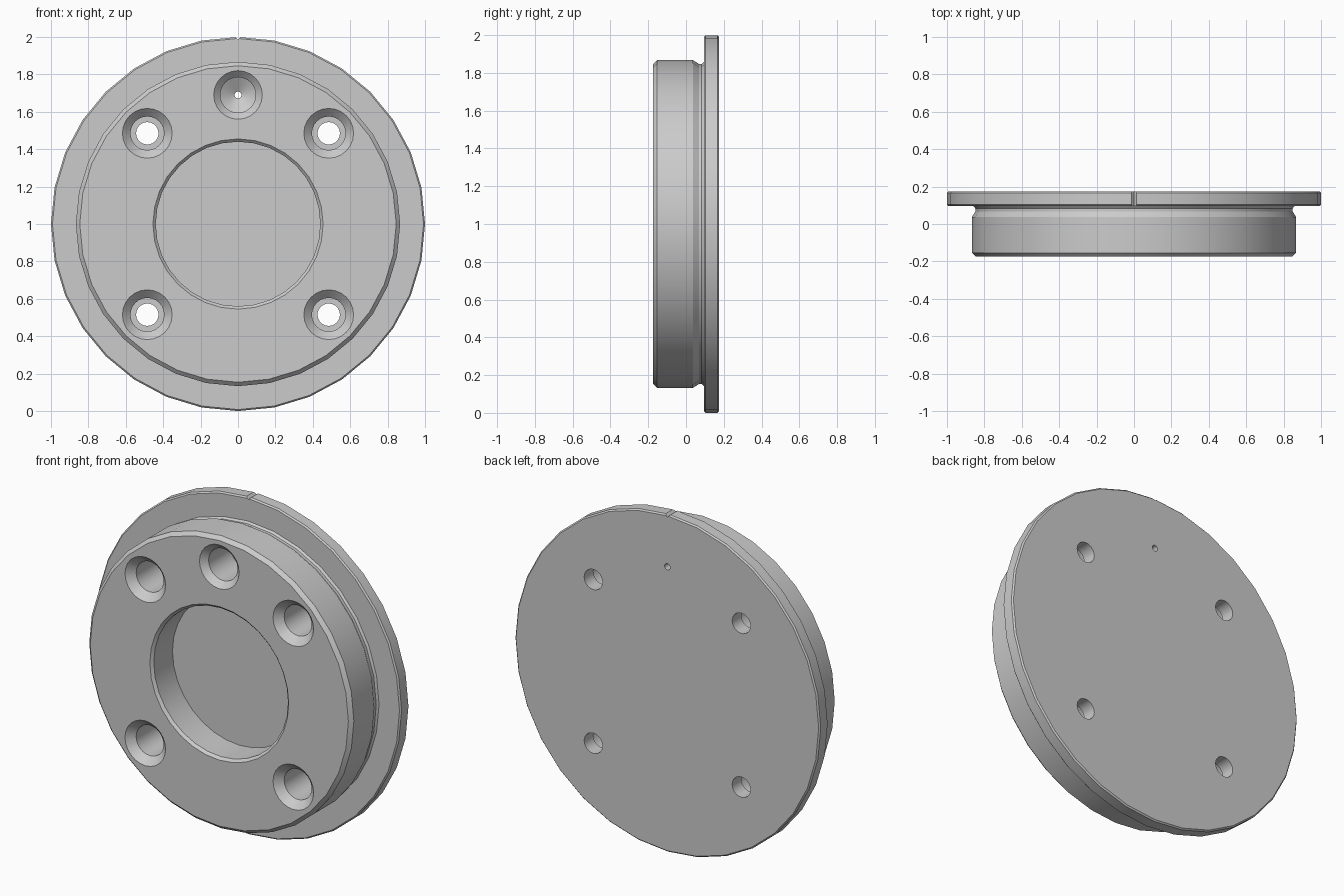
import bpy, bmesh, math

if "Cube" in bpy.data.objects:
    bpy.data.objects.remove(bpy.data.objects["Cube"])


def lathe(name, profile, cx=0.0, cz=1.0, sides=32):
    """Revolve (radius, y) points about an axis parallel to y; ends lie on the axis."""
    bm = bmesh.new()
    rings = []
    for r, y in profile:
        n = sides if r > 0 else 1
        rings.append([bm.verts.new((cx + r * math.sin(2 * math.pi * i / sides), y,
                                    cz + r * math.cos(2 * math.pi * i / sides)))
                      for i in range(n)])
    for a, b in zip(rings, rings[1:]):
        if len(a) == 1 or len(b) == 1:
            continue
        for i in range(sides):
            j = (i + 1) % sides
            bm.faces.new((a[i], a[j], b[j], b[i]))
    # Cap the rings next to the axis with flat polygons
    for ring in (rings[1], rings[-2]):
        bm.faces.new(ring)
    for v in [v for v in bm.verts if not v.link_faces]:
        bm.verts.remove(v)
    return finish(name, bm)


def finish(name, bm):
    bmesh.ops.recalc_face_normals(bm, faces=bm.faces)
    mesh = bpy.data.meshes.new(name)
    bm.to_mesh(mesh)
    bm.free()
    ob = bpy.data.objects.new(name, mesh)
    bpy.context.collection.objects.link(ob)
    return ob


def cut(target, cutter):
    cutter.hide_render = True
    bpy.context.view_layer.objects.active = target
    mod = target.modifiers.new("cut", 'BOOLEAN')
    mod.operation = 'DIFFERENCE'
    mod.solver = 'EXACT'
    mod.object = cutter
    bpy.ops.object.modifier_apply(modifier=mod.name)
    bpy.data.objects.remove(cutter)


F, B = -0.175, 0.175  # front and back planes

# Flanged disc: central pocket, boss, undercut groove, flange
disc = lathe("flanged_disc", [
    (0, 0.015), (0.44, 0.015), (0.44, F + 0.015), (0.455, F),
    (0.846, F), (0.867, F + 0.021), (0.867, 0.037),
    (0.848, 0.068), (0.848, 0.083), (0.858, 0.095),
    (0.992, 0.095), (1.0, 0.103), (1.0, B - 0.008), (0.992, B), (0, B)])

# Four countersunk, counterbored screw holes
for sx in (-1, 1):
    for sz in (-1, 1):
        cut(disc, lathe("screw_hole", [
            (0, F - 0.02), (0.153, F - 0.02), (0.09, F + 0.043), (0.09, 0.09),
            (0.06, 0.09), (0.06, B + 0.05), (0, B + 0.05)],
            sx * 0.485, 1 + sz * 0.485, 24))

# Drilled hole with a conical bottom and small pilot
cut(disc, lathe("drilled_hole", [
    (0, F - 0.02), (0.15, F - 0.02), (0.095, F + 0.035), (0.095, 0.065),
    (0.018, 0.11), (0.018, B + 0.05), (0, B + 0.05)], 0, 1.69, 24))

# V-shaped index notch across the flange rim
bm = bmesh.new()
ends = [[bm.verts.new((x, y, z)) for x, z in ((0, 1.984), (0.03, 2.014), (-0.03, 2.014))]
        for y in (0.05, 0.22)]
for e in ends:
    bm.faces.new(e)
for i in range(3):
    j = (i + 1) % 3
    bm.faces.new((ends[0][i], ends[0][j], ends[1][j], ends[1][i]))
cut(disc, finish("index_notch", bm))

# Smooth walls, crisp edges
bpy.ops.object.select_all(action='DESELECT')
disc.select_set(True)
bpy.context.view_layer.objects.active = disc
bpy.ops.object.shade_smooth_by_angle(angle=math.radians(25))
